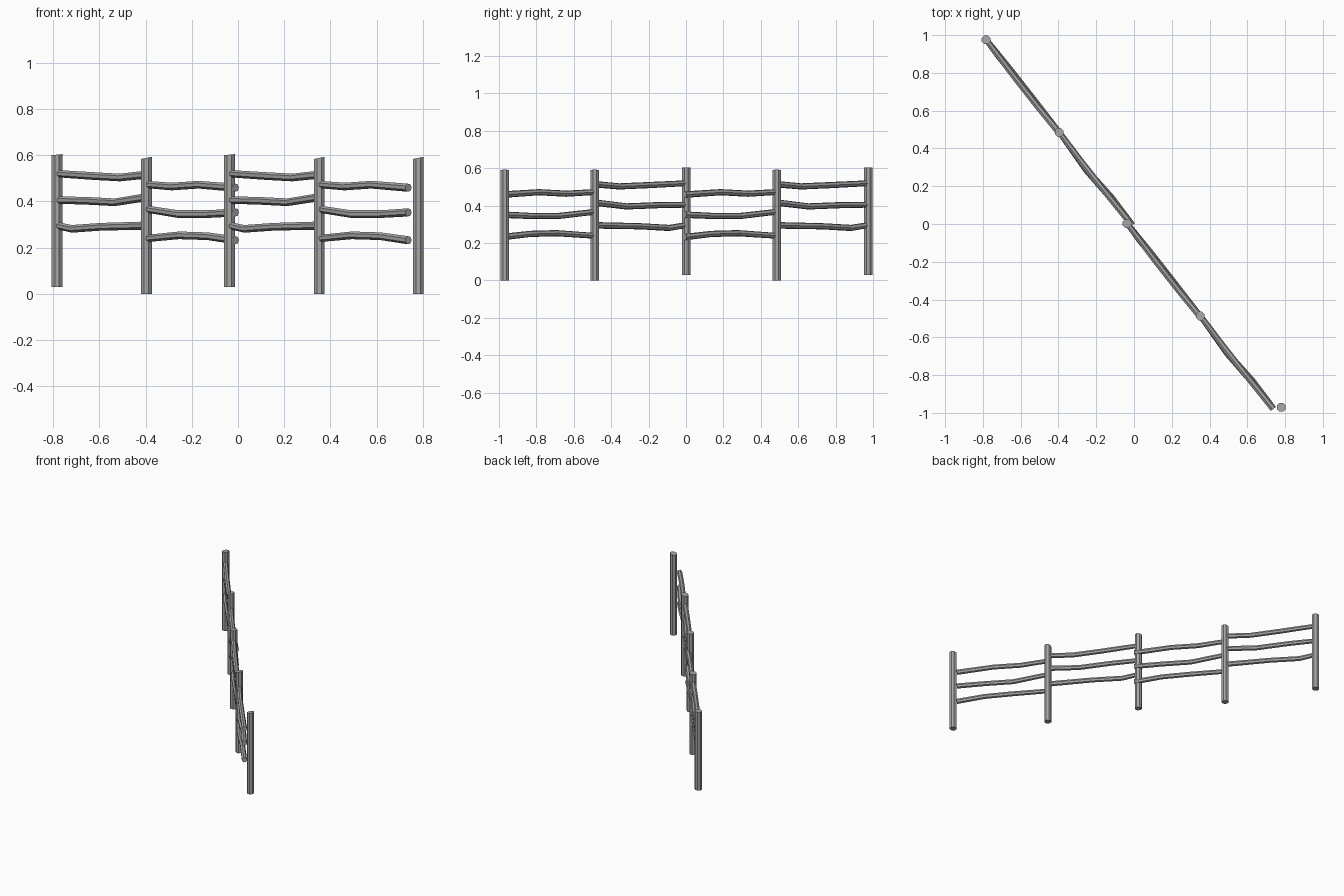
import bpy
import bmesh
import math
from mathutils import Vector

cube = bpy.data.objects.get("Cube")
if cube:
    bpy.data.objects.remove(cube, do_unlink=True)

wood = bpy.data.materials.new("weathered grey")
wood.use_nodes = True
grey = (0.38, 0.38, 0.38, 1)
wood.diffuse_color = grey
wood.node_tree.nodes["Principled BSDF"].inputs["Base Color"].default_value = grey


def log(name, points, radii, sides=8, tilt=0.0):
    """Faceted log swept along points, with flat caps."""
    points = [Vector(p) for p in points]
    axis = (points[-1] - points[0]).normalized()
    side = axis.cross(Vector((0, 1, 0) if abs(axis.z) > 0.9 else (0, 0, 1))).normalized()
    up = side.cross(axis)
    bm = bmesh.new()
    rings = []
    for p, r in zip(points, radii):
        ring = []
        for i in range(sides):
            a = math.tau * (i + 0.5) / sides
            ring.append(bm.verts.new(p + r * (side * math.cos(a) + up * math.sin(a))))
        rings.append(ring)
    # Slanted saw cut at the far end
    for v in rings[-1]:
        v.co += axis * tilt * (v.co - points[-1]).x
    for a, b in zip(rings, rings[1:]):
        for i in range(sides):
            j = (i + 1) % sides
            bm.faces.new((a[i], a[j], b[j], b[i]))
    bm.faces.new(rings[0][::-1])
    bm.faces.new(rings[-1])
    bmesh.ops.recalc_face_normals(bm, faces=bm.faces)
    mesh = bpy.data.meshes.new(name)
    bm.to_mesh(mesh)
    bm.free()
    mesh.materials.append(wood)
    bpy.context.collection.objects.link(bpy.data.objects.new(name, mesh))


# Posts: alternate ones stand a little higher
posts = [(-0.783, 0.975), (-0.396, 0.485), (-0.037, 0.002), (0.351, -0.487), (0.78, -0.97)]
for n, (x, y) in enumerate(posts):
    raised = n in (0, 2)
    bottom, top = (0.03, 0.602) if raised else (0, 0.588)
    log(f"post_{n + 1}", [(x, y, bottom), (x, y, top)], (0.025, 0.025), 8,
        0.1 if raised else 0.2)

# Rail bends: (fraction along the span, height, sideways bow)
high_rails = {
    "top": [(0, 0.52, 0), (0.4, 0.51, -0.004), (0.72, 0.503, -0.004), (1, 0.515, 0)],
    "middle": [(0, 0.405, 0), (0.3, 0.403, 0.003), (0.65, 0.396, 0.003), (1, 0.417, 0)],
    "bottom": [(0, 0.296, 0), (0.18, 0.281, -0.003), (0.5, 0.29, 0), (1, 0.295, 0)],
}
low_rails = {
    "top": [(0, 0.473, 0), (0.3, 0.464, -0.004), (0.6, 0.472, -0.004), (1, 0.459, 0)],
    "middle": [(0, 0.367, 0), (0.38, 0.345, -0.009), (0.7, 0.345, 0.005), (1, 0.352, 0)],
    "bottom": [(0, 0.239, 0), (0.4, 0.253, -0.012), (0.7, 0.249, -0.002), (1, 0.232, 0)],
}

# Rails: the two patterns alternate along the fence
span = Vector((0.386, -0.492))
normal = Vector((0.492, 0.386)).normalized()
for n in range(4):
    start = Vector(posts[n])
    for name, bends in (low_rails if n % 2 else high_rails).items():
        path = []
        for t, z, bow in bends:
            p = start + span * t + normal * bow
            path.append((p.x, p.y, z))
        log(f"{name}_rail_{n + 1}", path, (0.016, 0.017, 0.017, 0.018), 7)
